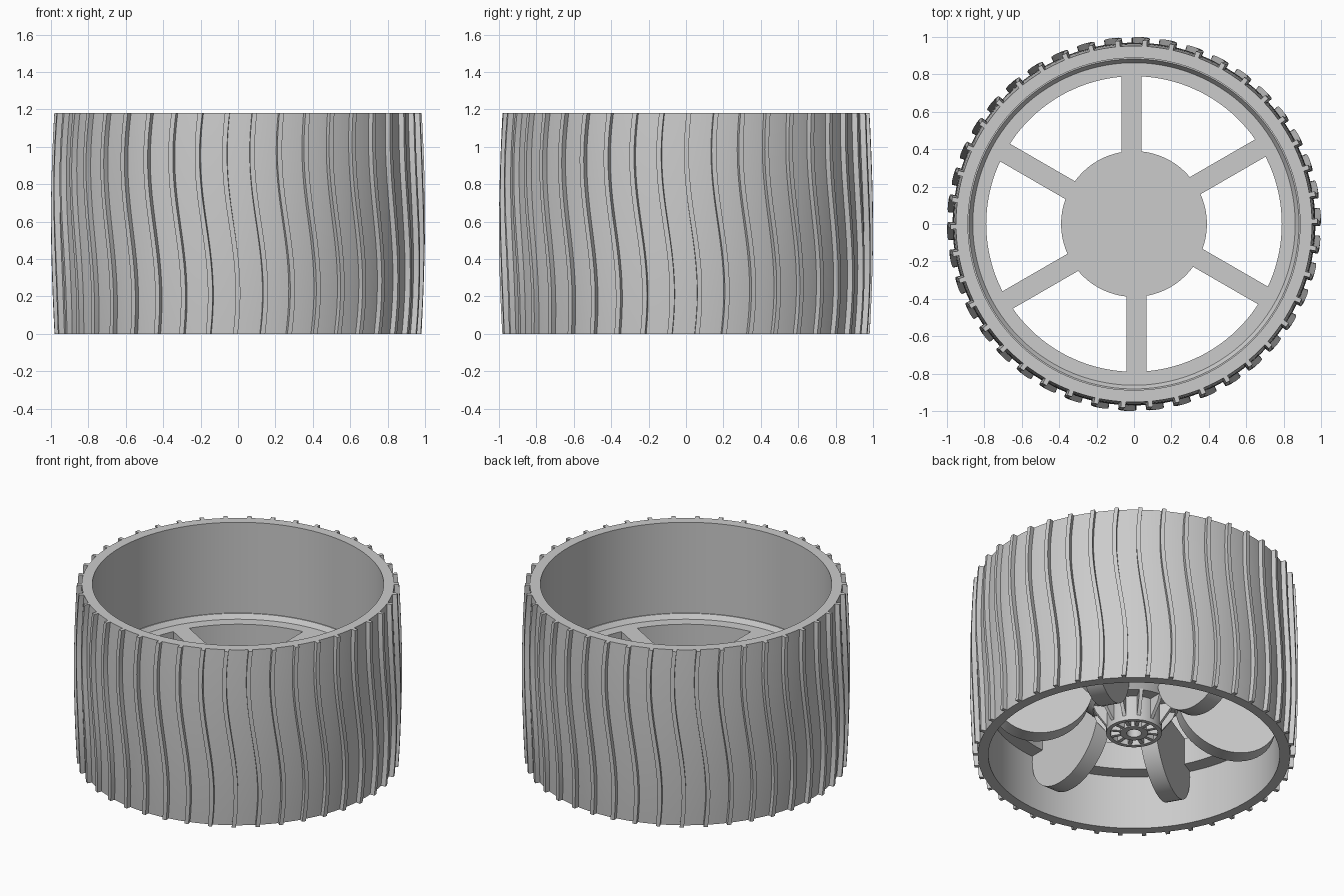
import bpy, bmesh
from math import sin, cos, pi, radians

if "Cube" in bpy.data.objects:
    bpy.data.objects.remove(bpy.data.objects["Cube"])

H = 1.18          # wheel width (height as it lies)
WEB = 0.54        # top level of hub disc, spokes and inner ring


def finish(bm, name, smooth=True):
    bmesh.ops.recalc_face_normals(bm, faces=bm.faces)
    me = bpy.data.meshes.new(name)
    bm.to_mesh(me)
    bm.free()
    ob = bpy.data.objects.new(name, me)
    bpy.context.collection.objects.link(ob)
    if smooth:
        bpy.ops.object.select_all(action='DESELECT')
        ob.select_set(True)
        bpy.context.view_layer.objects.active = ob
        bpy.ops.object.shade_smooth_by_angle(angle=radians(30))
    return ob


def revolve(name, profile, n=126):
    """Spin a closed (radius, z) profile around z."""
    bm = bmesh.new()
    rings = [[bm.verts.new((r * cos(2 * pi * i / n), r * sin(2 * pi * i / n), z))
              for r, z in profile] for i in range(n)]
    m = len(profile)
    for i in range(n):
        a, b = rings[i], rings[(i + 1) % n]
        for j in range(m):
            k = (j + 1) % m
            bm.faces.new((a[j], b[j], b[k], a[k]))
    return finish(bm, name)


def radial_plates(name, outline, width, angles, offset=0.0):
    """Upright plates cut from an (r, z) outline, one per angle."""
    bm = bmesh.new()
    for t in angles:
        sides = []
        for s in (offset - width / 2, offset + width / 2):
            sides.append([bm.verts.new((r * cos(t) - s * sin(t), r * sin(t) + s * cos(t), z))
                          for r, z in outline])
        a, b = sides
        bm.faces.new(a)
        bm.faces.new(b[::-1])
        for j in range(len(a)):
            k = (j + 1) % len(a)
            bm.faces.new((a[j], b[j], b[k], a[k]))
    return finish(bm, name)


def crown(z, mid, end):
    u = 2 * z / H - 1
    return mid - (mid - end) * u * u


# Tyre wall with crowned outside
outer = [(crown(H * i / 16, 0.97, 0.952), H * i / 16) for i in range(17)]
revolve("tyre_wall", outer + [(0.888, H), (0.888, 0)])

# Wavy tread ribs
bm = bmesh.new()
N, STEPS, W = 42, 24, 0.026
for i in range(N):
    base = radians(2.2) + 2 * pi * i / N
    prev = None
    for k in range(STEPS + 1):
        z = H * k / STEPS
        t = base - 0.036 * sin(pi * (z - 0.59) / 0.75)
        top, low = crown(z, 1.0, 0.982), crown(z, 0.96, 0.942)
        ring = [bm.verts.new((r * cos(t + d), r * sin(t + d), z))
                for r, d in ((low, -W / 2), (top, -W / 2), (top, W / 2), (low, W / 2))]
        if prev:
            for j in range(4):
                m = (j + 1) % 4
                bm.faces.new((prev[j], prev[m], ring[m], ring[j]))
        else:
            bm.faces.new(ring)
        prev = ring
    bm.faces.new(prev)
finish(bm, "tread_ribs")

# Inner support ring with a small chamfer against the wall
revolve("inner_ring", [(0.90, 0.36), (0.79, 0.36), (0.79, WEB), (0.862, WEB),
                       (0.882, WEB + 0.03), (0.90, WEB + 0.03)])

# Six spokes: straight top, rounded belly underneath
belly = [(0.575 + 0.305 * cos(t) + 0.05 * sin(t), 0.36 - 0.30 * sin(t))
         for t in (pi * i / 24 for i in range(25))]
spoke_angles = [radians(30 + 60 * i) for i in range(6)]
radial_plates("spokes", [(0.25, WEB), (0.83, WEB), (0.86, 0.42)] + belly,
              0.108, spoke_angles, 0.014)

# Hub: disc on top, cone below it
revolve("hub_disc", [(0.0005, WEB), (0.39, WEB), (0.39, 0.46), (0.25, 0.32), (0.0005, 0.32)], 72)

# Hub nose: two rings joined by webs, with outer gussets
revolve("hub_outer_ring", [(0.145, 0.34), (0.17, 0.34), (0.17, 0.155), (0.145, 0.155)], 48)
revolve("hub_bore", [(0.045, 0.34), (0.085, 0.34), (0.085, 0.155), (0.045, 0.155)], 48)
twelve = [2 * pi * i / 12 for i in range(12)]
radial_plates("hub_webs", [(0.07, 0.33), (0.155, 0.33), (0.155, 0.16), (0.07, 0.16)], 0.022, twelve)
radial_plates("hub_gussets", [(0.16, 0.34), (0.26, 0.34), (0.24, 0.28), (0.165, 0.18)], 0.022, twelve)
